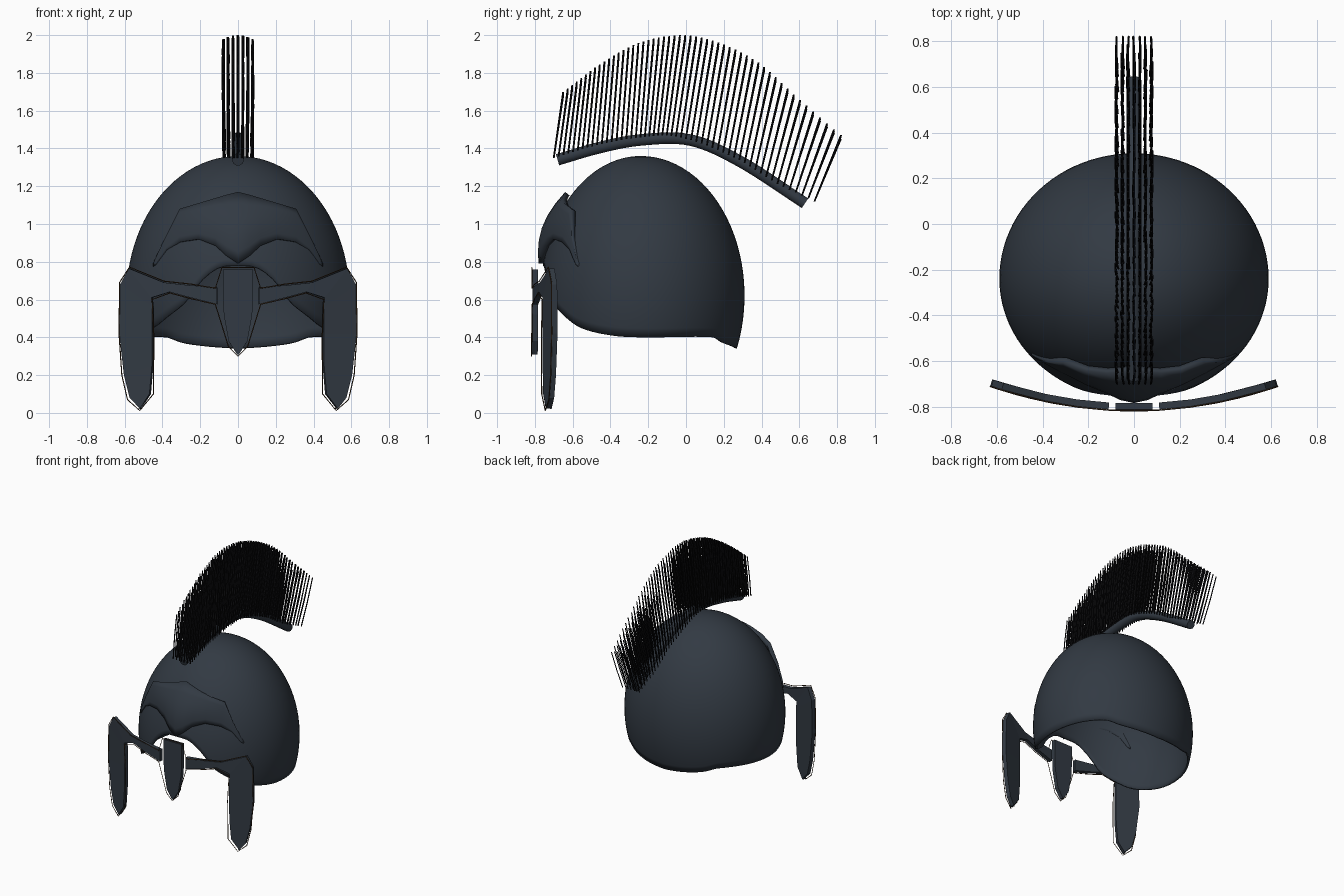
import bpy, math, random
from mathutils import Vector

if "Cube" in bpy.data.objects:
    bpy.data.objects.remove(bpy.data.objects["Cube"])

random.seed(3)


def material(name, col):
    m = bpy.data.materials.new(name)
    m.diffuse_color = (*col, 1)
    m.use_nodes = True
    m.node_tree.nodes["Principled BSDF"].inputs["Base Color"].default_value = m.diffuse_color
    return m


STEEL = material("dark_steel", (0.032, 0.042, 0.056))
BLACK = material("black_bristle", (0.004, 0.004, 0.005))
BROWN = material("bronze_trim", (0.06, 0.03, 0.012))


def make(name, verts, faces, mat, smooth=False, thick=0, offset=-1):
    me = bpy.data.meshes.new(name)
    me.from_pydata(verts, [], faces)
    me.validate()
    me.materials.append(mat)
    for p in me.polygons:
        p.use_smooth = smooth
    ob = bpy.data.objects.new(name, me)
    bpy.context.collection.objects.link(ob)
    if thick:
        s = ob.modifiers.new("Thickness", 'SOLIDIFY')
        s.thickness, s.offset = thick, offset
    return ob


def wire(name, pts, r, mat, cyclic=False, res=2, kind='POLY'):
    cu = bpy.data.curves.new(name, 'CURVE')
    cu.dimensions = '3D'
    cu.bevel_depth, cu.bevel_resolution, cu.use_fill_caps = r, res, True
    sp = cu.splines.new(kind)
    sp.points.add(len(pts) - 1)
    for p, c in zip(sp.points, pts):
        p.co = (*c, 1)
    sp.use_cyclic_u = cyclic
    cu.materials.append(mat)
    ob = bpy.data.objects.new(name, cu)
    bpy.context.collection.objects.link(ob)
    return ob


def interp(keys, t):
    # smooth (Catmull-Rom style) interpolation of (t, value...) keys
    for i in range(len(keys) - 1):
        if t <= keys[i + 1][0] or i == len(keys) - 2:
            a, b = keys[i], keys[i + 1]
            p, n = keys[max(i - 1, 0)], keys[min(i + 2, len(keys) - 1)]
            h = b[0] - a[0]
            u = (t - a[0]) / h
            out = []
            for k in range(1, len(a)):
                m0 = (b[k] - p[k]) / (b[0] - p[0]) * h
                m1 = (n[k] - a[k]) / (n[0] - a[0]) * h
                out.append((2*u**3 - 3*u*u + 1)*a[k] + (u**3 - 2*u*u + u)*m0
                           + (3*u*u - 2*u**3)*b[k] + (u**3 - u*u)*m1)
            return out


# Helmet dome: ellipsoid shell whose rim height varies around the head
CY, CZ, RX, RZ = -0.24, 0.62, 0.59, 0.74
RIM = [(0, .78), (10, .77), (20, .695), (28, .59), (40, .51), (52, .45), (72, .41),
       (90, .40), (137, .40), (148, .37), (164, .35), (180, .34)]
SEG, RINGS = 96, 28
verts, faces = [(0, CY, CZ + RZ)], []
for j in range(1, RINGS + 1):
    for i in range(SEG):
        d = 360 * i / SEG
        phi = math.radians(d)
        zr = interp(RIM, min(d, 360 - d))[0]
        th = math.acos((zr - CZ) / RZ) * j / RINGS
        ry = 0.53 if math.cos(phi) > 0 else 0.55
        s = math.sin(th)
        verts.append((RX * s * math.sin(phi), CY - ry * s * math.cos(phi), CZ + RZ * math.cos(th)))
for i in range(SEG):
    k = (i + 1) % SEG
    faces.append((0, 1 + i, 1 + k))
    for j in range(RINGS - 1):
        a = 1 + j * SEG
        faces.append((a + i, a + SEG + i, a + SEG + k, a + k))
make("helmet_dome", verts, faces, STEEL, True, 0.015)


# Brow plate: angular peak standing proud of the dome, with two eyebrow arches
def dome_y(x, z):
    return CY - 0.53 * math.sqrt(max(0, 1 - (x / RX)**2 - ((z - CZ) / RZ)**2))


# x, top z, bottom z, top offset, bottom offset
COLS = [(0, 1.17, .79, .045, .025), (.06, 1.155, .83, .047, .025), (.12, 1.137, .885, .05, .02),
        (.21, 1.11, .92, .055, .02), (.31, 1.08, .905, .06, .015),
        (.38, .94, .865, .03, .012), (.435, .825, .79, .015, .01), (.45, .79, .775, .008, .008)]
cols = [(-c[0], *c[1:]) for c in COLS[:0:-1]] + COLS
verts, faces, N = [], [], 6
for x, zt, zb, ot, ob_ in cols:
    for k in range(N + 1):
        t = k / N
        z = zt + (zb - zt) * t
        peak = 0.025 * math.sin(math.pi * t) * max(0, 1 - abs(x) / .3)
        verts.append((x, dome_y(x, z) - (ot + (ob_ - ot) * t) - peak, z))
for c in range(len(cols) - 1):
    for k in range(N):
        a = c * (N + 1) + k
        faces.append((a, a + 1, a + N + 2, a + N + 1))
brow = make("brow_plate", verts, faces, STEEL, True, 0.03)


# Face guard: bent flat plates in front of the dome
def guard_y(x):
    return -0.80 + 0.27 * x * x


OUTER = [(.515, .022), (.57, .08), (.60, .2), (.625, .42), (.62, .68), (.575, .765),
         (.39, .69), (.25, .675), (.11, .665)]
INNER = [(.525, .022), (.465, .1), (.452, .25), (.45, .42), (.45, .56), (.455, .61),
         (.36, .64), (.25, .61), (.11, .575)]
NOSE = [(.005, .31), (.05, .38), (.075, .52), (.08, .65), (.08, .76)]


def strip(name, left, right):
    v = []
    for a, b in zip(left, right):
        v += [(x, guard_y(x), z) for x, z in (a, b)]
    f = [(2*i, 2*i + 1, 2*i + 3, 2*i + 2) for i in range(len(left) - 1)]
    return make(name, v, f, STEEL, False, 0.03, 0)


def flip(pts):
    return [(-x, z) for x, z in pts]


strip("cheek_guard_left", OUTER, INNER)
strip("cheek_guard_right", flip(INNER), flip(OUTER))
strip("nose_guard", NOSE, flip(NOSE))

# Thin trim line running around the whole guard
half = [(0, .30), (.05, .35), (.12, .575), (.25, .605), (.36, .635), (.455, .60), (.445, .4),
        (.448, .1), (.52, .012), (.585, .07), (.615, .2), (.63, .42), (.627, .69), (.575, .772),
        (.39, .697), (.25, .682), (.12, .66), (.085, .77)]
loop = half + flip(half[:0:-1])
wire("guard_trim", [(x, guard_y(x) - 0.018, z) for x, z in loop], 0.003, BROWN, True, 0)

# Crest holder: curved tube
BASE = [(0, -.68, 1.34), (.17, -.455, 1.405), (.33, -.24, 1.445), (.52, .02, 1.445),
        (.73, .28, 1.335), (1, .63, 1.11)]
wire("crest_holder", [(0, *interp(BASE, i / 40)) for i in range(41)], 0.032, STEEL, False, 3)

# Crest bristles: rows of thin rods fanning from the holder
ROOT = [(0, -.70, 1.35), (.17, -.48, 1.415), (.33, -.27, 1.455), (.52, -.04, 1.46),
        (.73, .26, 1.35), (.88, .48, 1.215), (1, .68, 1.12)]
TIP = [(0, -.65, 1.70), (.17, -.44, 1.855), (.33, -.23, 1.965), (.52, .04, 1.995),
       (.73, .36, 1.87), (.88, .60, 1.66), (1, .82, 1.47)]
verts, faces = [], []
R, COUNT = 0.0048, 52
for row in range(7):
    rx = (row - 3) * 0.024
    for i in range(COUNT):
        t = i / (COUNT - 1)
        a, b = interp(ROOT, t), interp(TIP, t)
        drop = 0.02 * (rx / .072)**2
        x0 = rx + random.uniform(-.004, .004)
        x1 = rx * 1.08 + random.uniform(-.004, .004)
        n = len(verts)
        for s, bow in ((0, 0), (.5, .05), (1, 0)):
            c = Vector((x0 + (x1 - x0) * s + rx * bow, a[0] + (b[0] - a[0]) * s,
                        a[1] + (b[1] - drop - a[1]) * s))
            for dx, dy in ((R, 0), (0, R), (-R, 0), (0, -R)):
                verts.append(c + Vector((dx, dy, 0)))
        for l in (0, 4):
            for k in range(4):
                m = (k + 1) % 4
                faces.append((n + l + k, n + l + m, n + l + 4 + m, n + l + 4 + k))
        faces += [(n + 3, n + 2, n + 1, n), (n + 8, n + 9, n + 10, n + 11)]
make("crest_bristles", verts, faces, BLACK)
